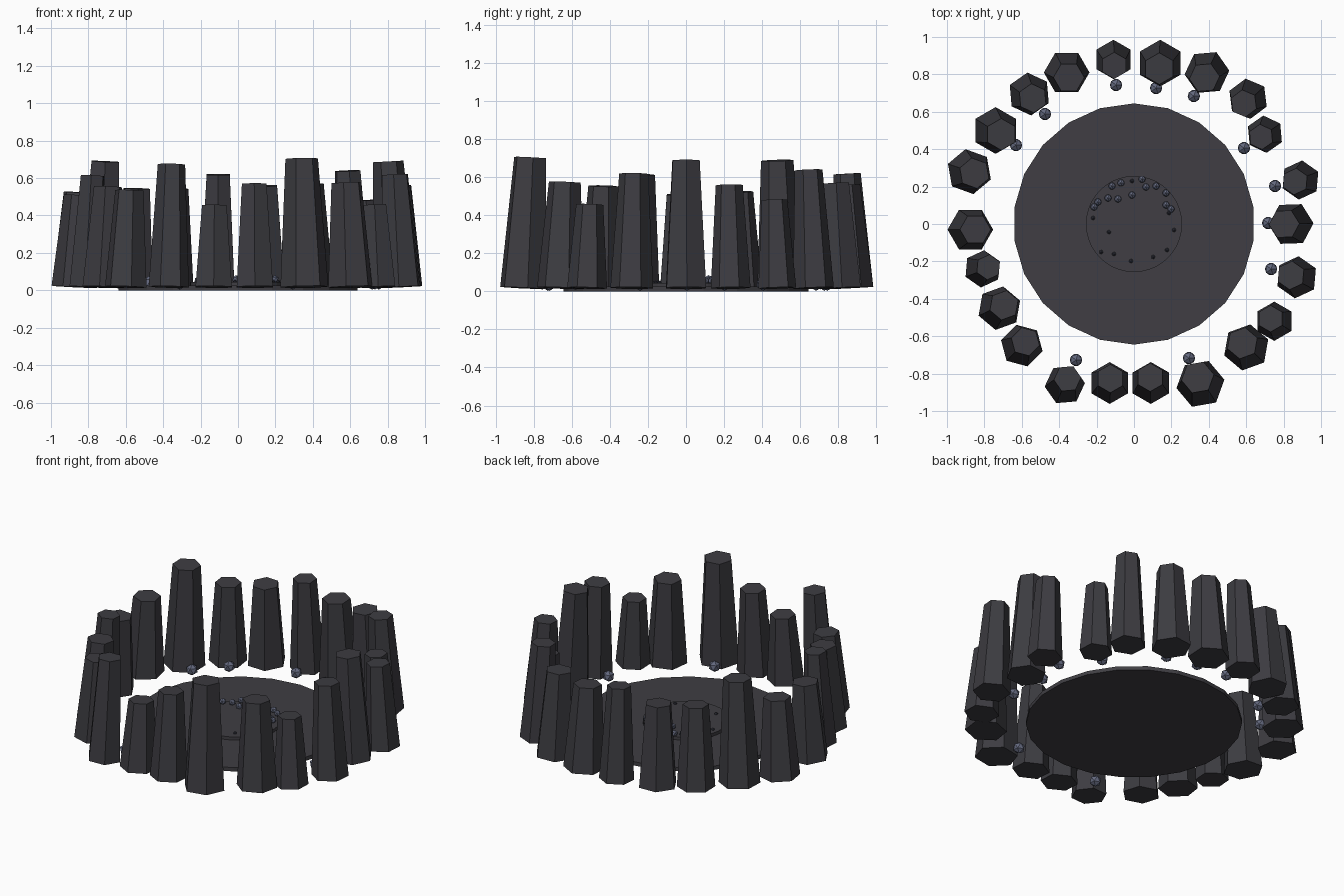
import bpy, bmesh, math
from mathutils import Matrix, Vector

if "Cube" in bpy.data.objects:
    bpy.data.objects.remove(bpy.data.objects["Cube"])


def material(name, rgb):
    m = bpy.data.materials.new(name)
    m.diffuse_color = (*rgb, 1)
    m.use_nodes = True
    m.node_tree.nodes["Principled BSDF"].inputs["Base Color"].default_value = m.diffuse_color
    return m


BASALT = material("dark basalt", (0.046, 0.045, 0.053))
FLOOR = material("floor stone", (0.050, 0.048, 0.056))
PEBBLE = material("blue grey pebble", (0.125, 0.14, 0.21))
DARK = material("dark pebble", (0.035, 0.038, 0.055))


def finish(bm, name, mat):
    me = bpy.data.meshes.new(name)
    bm.to_mesh(me)
    bm.free()
    me.materials.append(mat)
    ob = bpy.data.objects.new(name, me)
    bpy.context.collection.objects.link(ob)
    return ob


def prism(name, sides, r1, r2, z0, h, angle, mat, place=Matrix()):
    """Tapered prism with its first corner at the given angle (degrees)."""
    bm = bmesh.new()
    ring = lambda r, z: [bm.verts.new((r * math.cos(a), r * math.sin(a), z)) for a in
                         (math.radians(angle) + math.tau * i / sides for i in range(sides))]
    low, top = ring(r1, z0), ring(r2, z0 + h)
    bm.faces.new(low[::-1])
    bm.faces.new(top)
    for i in range(sides):
        j = (i + 1) % sides
        bm.faces.new((low[i], low[j], top[j], top[i]))
    bm.transform(place)
    return finish(bm, name, mat)


def pebble(name, x, y, z, r, mat):
    bm = bmesh.new()
    bmesh.ops.create_icosphere(bm, subdivisions=1, radius=r,
                               matrix=Matrix.Translation((x, y, z)))
    return finish(bm, name, mat)


# Floor: wide slab with a raised round hearth in the middle
prism("floor_slab", 22, 0.645, 0.645, 0, 0.025, 90, FLOOR)
prism("hearth_disc", 40, 0.257, 0.257, 0.025, 0.02, 0, FLOOR)

# Ring of leaning hexagonal columns: x, y, radius, height, corner angle
columns = [
    (-.11, .88, .105, .625, 30), (.14, .86, .125, .565, 30), (.39, .81, .12, .575, 5),
    (.61, .67, .108, .645, 37), (.70, .48, .10, .487, 35), (.89, .235, .105, .565, 25),
    (.84, 0, .12, .695, 2), (.87, -.285, .113, .625, 25), (.75, -.52, .105, .463, 30),
    (.60, -.66, .125, .58, 20), (.355, -.855, .13, .71, 10), (.09, -.85, .112, .575, 30),
    (-.13, -.85, .112, .46, 30), (-.37, -.86, .108, .68, 5), (-.60, -.65, .115, .54, 45),
    (-.72, -.45, .118, .56, 20), (-.81, -.24, .10, .62, 25), (-.875, -.03, .122, .515, 0),
    (-.88, .28, .122, .53, 40), (-.74, .50, .125, .695, 30), (-.56, .695, .115, .55, 35),
    (-.36, .81, .122, .55, 0),
]
for i, (x, y, r, h, a) in enumerate(columns):
    lean = Matrix.Rotation(0.055, 4, Vector((y, -x, 0)).normalized() * -1)
    # lean towards the middle of the ring
    if (lean @ Vector((0, 0, 1))).dot(Vector((x, y, 0))) > 0:
        lean.invert()
    prism(f"column_{i + 1}", 6, r, r * 0.68, 0, h - 0.023, a, BASALT,
          Matrix.Translation((x, y, 0.018)) @ lean)

# Loose pebbles at the column feet
for x, y in [(-.096, .743), (.118, .727), (.32, .684), (-.476, .588), (-.631, .422),
             (.588, .406), (.754, .203), (.717, .005), (.733, -.241), (-.31, -.727),
             (.294, -.717)]:
    pebble("foot_pebble", x, y, 0.04, 0.037, PEBBLE)

# Pebbles piled at the back of the hearth
for i, (x, y) in enumerate([(-.07, .22), (-.118, .203), (-.139, .139), (-.086, .134),
                            (-.011, .155), (.043, .24), (.064, .198), (.118, .203),
                            (.171, .166), (.171, .102), (.198, .08), (-.193, .118),
                            (-.214, .091)]):
    pebble("hearth_pebble", x, y, 0.055 + 0.005 * (i % 3), 0.021, PEBBLE)

# Small dark pebbles around the hearth edge
for x, y in [(-.219, .032), (-.134, -.043), (-.176, -.15), (-.107, -.16), (-.016, -.198),
             (.102, -.176), (.176, -.139), (.214, -.032), (-.011, .23), (.187, .059)]:
    pebble("dark_pebble", x, y, 0.045, 0.012, DARK)
